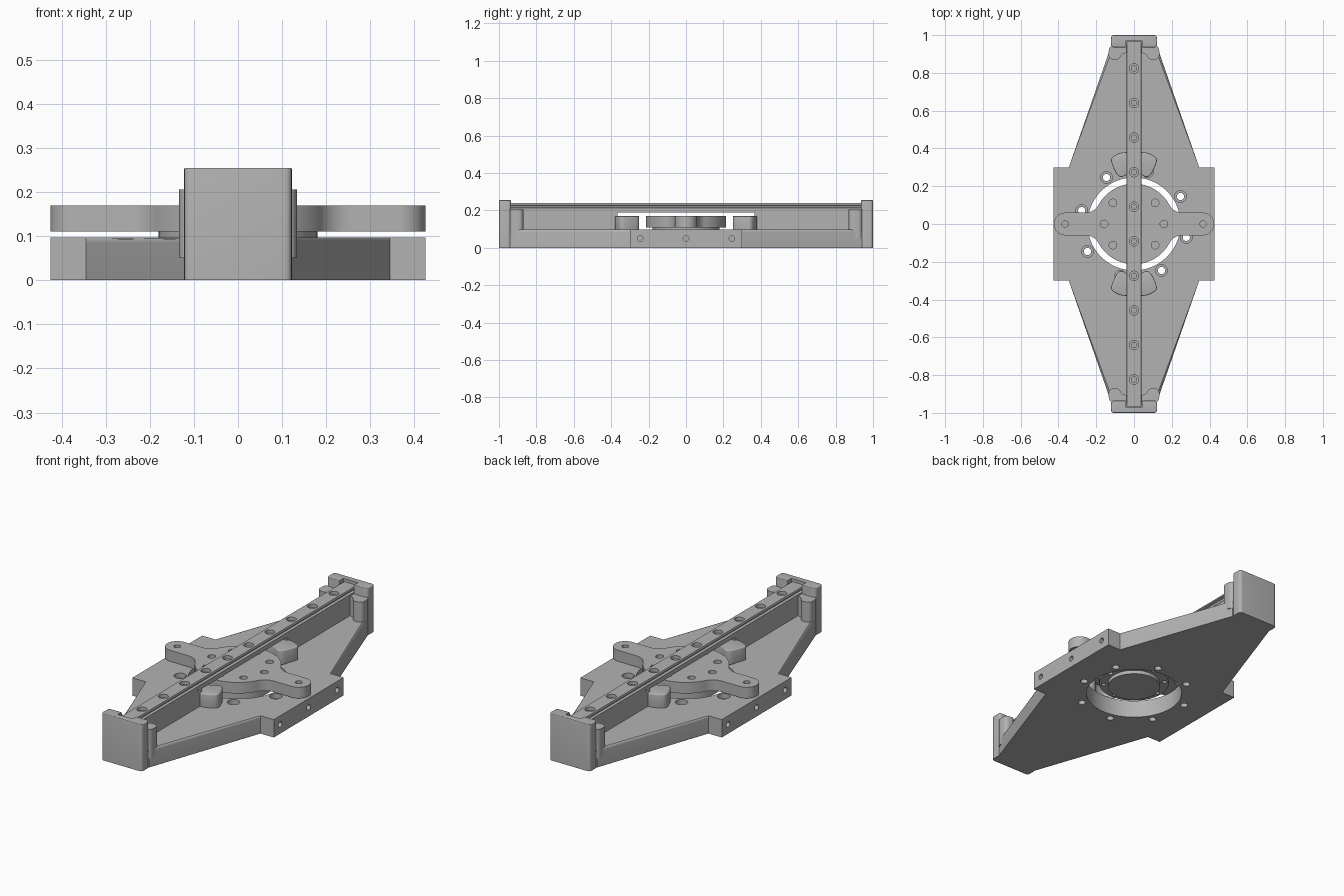
import bpy, bmesh
from math import sin, cos, pi, radians, sqrt, atan2
from mathutils import Vector, Matrix

if "Cube" in bpy.data.objects:
    bpy.data.objects.remove(bpy.data.objects["Cube"], do_unlink=True)

grey = bpy.data.materials.new("machined grey")
grey.use_nodes = True
colour = (0.45, 0.45, 0.45, 1)
grey.diffuse_color = colour
grey.node_tree.nodes["Principled BSDF"].inputs["Base Color"].default_value = colour


def prism(name, outline, z0, z1, matrix=None, soften=None, width=0.012):
    """Extrude an outline; soften(edge) picks edges to round over."""
    bm = bmesh.new()
    face = bm.faces.new([bm.verts.new((x, y, z0)) for x, y in outline])
    top = bmesh.ops.extrude_face_region(bm, geom=[face])["geom"]
    for v in top:
        if isinstance(v, bmesh.types.BMVert):
            v.co.z = z1
    bmesh.ops.recalc_face_normals(bm, faces=bm.faces)
    if soften:
        edges = [e for e in bm.edges if soften(e)]
        bmesh.ops.bevel(bm, geom=edges, offset=width, segments=4, profile=0.5, affect="EDGES")
    if matrix:
        bm.transform(matrix)
    mesh = bpy.data.meshes.new(name)
    bm.to_mesh(mesh)
    bm.free()
    mesh.materials.append(grey)
    obj = bpy.data.objects.new(name, mesh)
    bpy.context.collection.objects.link(obj)
    return obj


def rect(x0, x1, y0, y1):
    return [(x0, y0), (x1, y0), (x1, y1), (x0, y1)]


def arc(cx, cy, r, a0, a1, n=12):
    return [(cx + r * cos(a0 + (a1 - a0) * i / n), cy + r * sin(a0 + (a1 - a0) * i / n))
            for i in range(n + 1)]


def disc(r, n=64, cx=0, cy=0):
    return arc(cx, cy, r, 0, 2 * pi, n)[:-1]


def rounded(points, r, n=5):
    """Round every corner of a polygon with a small quadratic curve."""
    out = []
    for i, p in enumerate(points):
        p = Vector(p)
        a, b = Vector(points[i - 1]) - p, Vector(points[(i + 1) % len(points)]) - p
        a = p + a.normalized() * min(r, a.length * 0.49)
        b = p + b.normalized() * min(r, b.length * 0.49)
        for k in range(n + 1):
            t = k / n
            out.append(tuple(a * (1 - t) ** 2 + p * 2 * t * (1 - t) + b * t * t))
    return out


def cut(obj, cutters):
    bpy.context.view_layer.objects.active = obj
    for c in cutters:
        c.hide_render = True
        mod = obj.modifiers.new("cut", "BOOLEAN")
        mod.operation, mod.solver, mod.object = "DIFFERENCE", "EXACT", c
        bpy.ops.object.modifier_apply(modifier=mod.name)
        bpy.data.objects.remove(c, do_unlink=True)


def holes(spots, r, z0, z1):
    return [prism("hole_cutter", disc(r, 24, x, y), z0, z1) for x, y in spots]


def polar(r, start, count):
    return [(r * cos(start + 2 * pi * i / count), r * sin(start + 2 * pi * i / count))
            for i in range(count)]


def on_top(e):
    return all(abs(v.co.z - v.link_edges[0].other_vert(v).co.z) >= 0 for v in e.verts) \
        and min(v.co.z for v in e.verts) > 0.05


def slanted_top(e):
    d = e.verts[0].co - e.verts[1].co
    return on_top(e) and abs(d.x) > 0.1 and abs(d.y) > 0.1


# Base plate with tapered ends, central opening and bolt holes
half = [(0.122, -0.94), (0.345, -0.3), (0.425, -0.3)]
right = half + [(x, -y) for x, y in reversed(half)]
outline = right + [(-x, y) for x, y in reversed(right)]
base = prism("base_plate", outline, 0, 0.097, soften=slanted_top)
ring = polar(0.286, radians(30.6), 8)
cutters = [prism("opening_cutter", disc(0.246, 96), -0.1, 0.2)]
cutters += holes(ring, 0.031, 0.07, 0.2) + holes(ring, 0.019, -0.1, 0.2)
for side in (-1, 1):
    for y in (-0.245, 0, 0.245):
        turn = Matrix.Translation((side * 0.425, y, 0.05)) @ Matrix.Rotation(pi / 2, 4, "Y")
        cutters.append(prism("side_hole_cutter", disc(0.015, 20), -0.06, 0.06, turn))
cut(base, cutters)

# Rail with grooved flanks and counterbored screw holes
profile = [(0.04, 0.2), (0.04, 0.213), (0.029, 0.218), (0.029, 0.226), (0.04, 0.23), (0.037, 0.24)]
profile += [(-x, z) for x, z in reversed(profile)]
rail = prism("rail", profile, -0.965, 0.965, Matrix.Rotation(pi / 2, 4, "X"))
spots = [(0, 0.183 * (i - 4.5)) for i in range(10)]
cut(rail, holes(spots, 0.025, 0.222, 0.3) + holes(spots, 0.014, 0.205, 0.3))

# Thin bridge carrying the rail over the turntable
prism("rail_bridge", rect(-0.04, 0.04, -0.4, 0.4), 0.188, 0.2)

for side, label in ((-1, "front"), (1, "back")):
    turn = Matrix.Rotation(0 if side < 0 else pi, 4, "Z")

    # Upright end block with a slot for the rail
    block = prism(label + "_end_block", rounded(rect(-0.122, 0.122, -1, -0.935), 0.018),
                  0, 0.255, turn, soften=on_top, width=0.004)
    cut(block, [prism("slot_cutter", rect(-0.044, 0.044, -0.968, -0.9), 0.199, 0.3, turn)])

    # Shoulder column behind the end block
    shape = [(-0.115, -0.945), (-0.134, -0.93), (-0.134, -0.875), (-0.085, -0.865),
             (-0.06, -0.905), (0.06, -0.905), (0.085, -0.865), (0.134, -0.875),
             (0.134, -0.93), (0.115, -0.945)]
    prism(label + "_shoulder", rounded(shape, 0.02), 0.05, 0.206, turn)

    # Rib under the rail
    prism(label + "_rib", rect(-0.038, 0.038, -0.95, -0.365), 0.08, 0.2, turn)

    # Rounded stop, hollowed towards the turntable
    stop = rounded([(-0.07, -0.38), (0.07, -0.38), (0.125, -0.35), (0.115, -0.31),
                    (0.085, -0.25), (0.05, -0.25), (0.03, -0.275), (-0.03, -0.275),
                    (-0.05, -0.25), (-0.085, -0.25), (-0.115, -0.31), (-0.125, -0.35)], 0.025)
    prism(label + "_stop", stop, 0.09, 0.17, turn, soften=on_top, width=0.006)

# Turntable: disc blended into two rounded arms
R, arm, fillet = 0.213, 0.06, 0.08
fx, fy = sqrt((R + fillet) ** 2 - (arm + fillet) ** 2), arm + fillet
meet = atan2(fy, fx)
quarter = arc(0.425 - arm, 0, arm, 0, pi / 2) + arc(fx, fy, fillet, -pi / 2, meet - pi) \
    + arc(0, 0, R, meet, pi / 2, 16)[1:]
upper = quarter + [(-x, y) for x, y in reversed(quarter[:-1])]
plate = upper + [(x, -y) for x, y in reversed(upper[1:-1])]
table = prism("turntable_arms", plate, 0.11, 0.17)
bolts = polar(0.158, 0, 8)
tips = [(-0.365, 0), (0.365, 0)]
cut(table, holes(bolts, 0.02, 0.13, 0.3) + holes(tips, 0.017, 0, 0.3))

# Hub under the turntable, with its lower boss
hub = prism("hub", disc(0.18), 0.06, 0.11)
cut(hub, holes(bolts, 0.011, 0, 0.09))
prism("hub_boss", disc(0.135), 0.04, 0.06)

# Smooth the curved walls, keep hard edges crisp
for obj in bpy.context.scene.objects:
    if obj.type == "MESH":
        obj.select_set(True)
        bpy.context.view_layer.objects.active = obj
bpy.ops.object.shade_smooth_by_angle(angle=radians(30))
